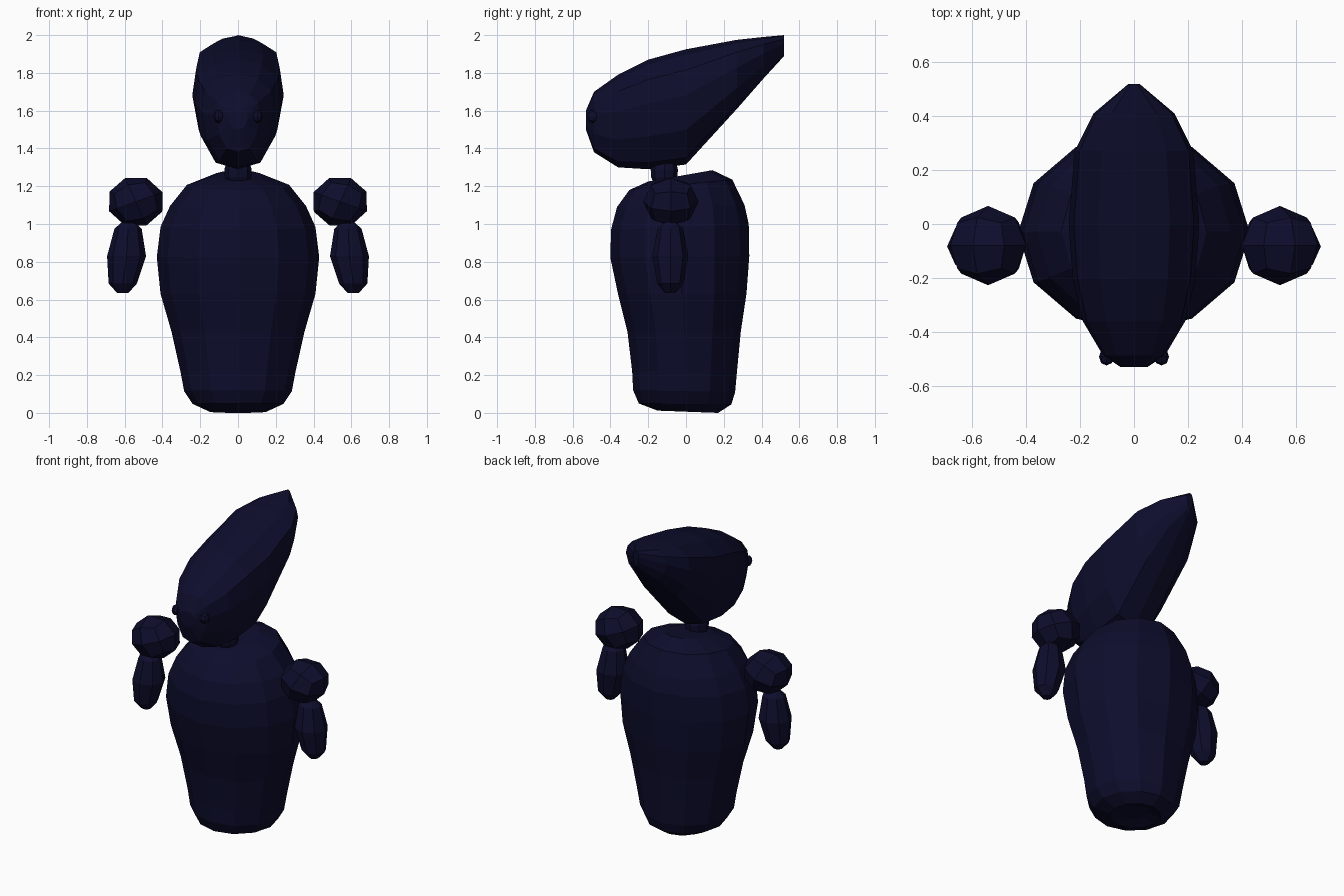
import bpy, bmesh, math
from mathutils import Matrix, Vector

if "Cube" in bpy.data.objects:
    bpy.data.objects.remove(bpy.data.objects["Cube"])

navy = bpy.data.materials.new("dark navy")
navy.diffuse_color = (0.004, 0.004, 0.026, 1)
navy.use_nodes = True
navy.node_tree.nodes["Principled BSDF"].inputs["Base Color"].default_value = navy.diffuse_color


def finish(bm, name):
    bmesh.ops.recalc_face_normals(bm, faces=bm.faces)
    mesh = bpy.data.meshes.new(name)
    bm.to_mesh(mesh)
    bm.free()
    mesh.materials.append(navy)
    obj = bpy.data.objects.new(name, mesh)
    bpy.context.collection.objects.link(obj)
    return obj


def loft(name, rings):
    """Skin a stack of closed rings and cap both ends."""
    bm = bmesh.new()
    rows = [[bm.verts.new(p) for p in ring] for ring in rings]
    n = len(rows[0])
    for a, b in zip(rows, rows[1:]):
        for i in range(n):
            j = (i + 1) % n
            bm.faces.new((a[i], a[j], b[j], b[i]))
    bm.faces.new(rows[0])
    bm.faces.new(rows[-1])
    return finish(bm, name)


def level_ring(cx, half_w, y0, y1, z0, z1, n=12):
    """Oval ring; z runs from z0 at the front to z1 at the back."""
    pts = []
    for i in range(n):
        a = 2 * math.pi * i / n
        t = (1 - math.cos(a)) / 2
        pts.append((cx + half_w * math.sin(a), y0 + (y1 - y0) * t, z0 + (z1 - z0) * t))
    return pts


def ball(name, centre, size, tilt=0):
    """Low-poly ball from a once-subdivided cube."""
    bm = bmesh.new()
    bmesh.ops.create_cube(bm, size=2)
    bmesh.ops.subdivide_edges(bm, edges=bm.edges[:], cuts=1, use_grid_fill=True)
    for v in bm.verts:
        v.co.normalize()
    m = Matrix.Translation(Vector(centre)) @ Matrix.Diagonal((*size, 1)) @ Matrix.Rotation(tilt, 4, 'Y')
    bmesh.ops.transform(bm, matrix=m, verts=bm.verts)
    return finish(bm, name)


# Body: half width, front y, back y, front z, back z
body = [
    (0.07, -0.08, 0.10, 0.03, 0.03),
    (0.15, -0.15, 0.17, 0.012, 0.0),
    (0.24, -0.25, 0.24, 0.05, 0.045),
    (0.285, -0.28, 0.26, 0.12, 0.11),
    (0.305, -0.285, 0.27, 0.22, 0.22),
    (0.352, -0.31, 0.29, 0.43, 0.43),
    (0.41, -0.36, 0.32, 0.63, 0.63),
    (0.43, -0.40, 0.335, 0.82, 0.83),
    (0.41, -0.397, 0.332, 0.97, 1.0),
    (0.36, -0.365, 0.31, 1.09, 1.10),
    (0.27, -0.30, 0.245, 1.18, 1.235),
    (0.13, -0.20, 0.14, 1.225, 1.285),
]
loft("body", [level_ring(0, *r) for r in body])

# Neck
neck = [(0.05, 1.20), (0.07, 1.25), (0.072, 1.29), (0.06, 1.33)]
loft("neck", [level_ring(0, r, -0.115 - r, -0.115 + r, z, z, 8) for r, z in neck])

# Head: upright slices from the face to the swept-back tip
section = [(0, 0), (0.52, 0.06), (0.86, 0.3), (1, 0.6), (0.92, 0.82), (0.55, 0.96), (0, 1)]
section += [(-x, t) for x, t in section[-2:0:-1]]
head = [  # y, half width, bottom z, top z
    (-0.53, 0.05, 1.50, 1.60),
    (-0.487, 0.115, 1.38, 1.70),
    (-0.36, 0.19, 1.30, 1.79),
    (-0.20, 0.228, 1.29, 1.87),
    (0.0, 0.242, 1.315, 1.925),
    (0.27, 0.22, 1.61, 1.975),
    (0.41, 0.15, 1.77, 1.99),
    (0.52, 0.02, 1.89, 2.0),
]
loft("head", [[(w * x, y, b + (t - b) * s) for x, s in section] for y, w, b, t in head])

# Arms and eyes, both sides
forearm = [  # centre x, radius, z
    (0.61, 0.03, 0.635), (0.61, 0.075, 0.685), (0.59, 0.103, 0.83),
    (0.582, 0.072, 0.975), (0.58, 0.035, 1.01),
]
for side, s in (("left", 1), ("right", -1)):
    ball(side + "_upper_arm", (s * 0.541, -0.08, 1.118), (0.152, 0.147, 0.135), s * math.radians(22))
    loft(side + "_forearm", [
        level_ring(s * x, r, -0.083 - 0.93 * r, -0.083 + 0.93 * r, z, z, 8) for x, r, z in forearm])
    ball(side + "_eye", (s * 0.102, -0.492, 1.57), (0.028, 0.033, 0.036))
